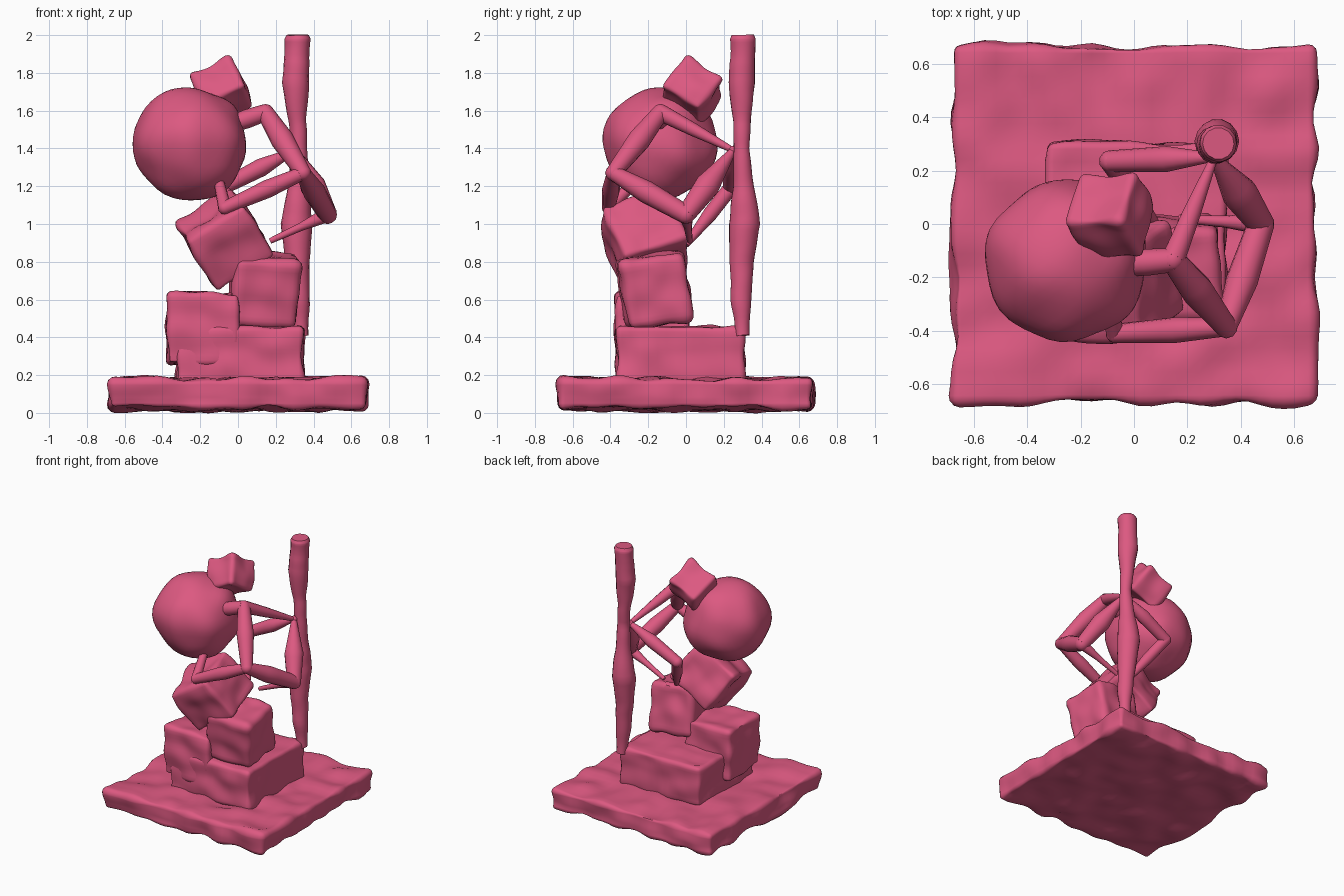
import bpy, bmesh, math
from mathutils import Vector, Euler, noise

if "Cube" in bpy.data.objects:
    bpy.data.objects.remove(bpy.data.objects["Cube"])

mat = bpy.data.materials.new("rose_clay")
mat.diffuse_color = (0.72, 0.10, 0.22, 1)
mat.use_nodes = True
mat.node_tree.nodes["Principled BSDF"].inputs["Base Color"].default_value = mat.diffuse_color


def finish(name, bm, angle=40):
    me = bpy.data.meshes.new(name)
    bm.to_mesh(me)
    bm.free()
    ob = bpy.data.objects.new(name, me)
    bpy.context.collection.objects.link(ob)
    me.materials.append(mat)
    bpy.ops.object.select_all(action='DESELECT')
    ob.select_set(True)
    bpy.context.view_layer.objects.active = ob
    bpy.ops.object.shade_smooth_by_angle(angle=math.radians(angle))
    return ob


def roughen(bm, amount, freq, seed):
    # push points along their normals with smooth noise for a hand-made surface
    bm.normal_update()
    shift = Vector((seed * 7.3, seed * 3.1, seed * 5.7))
    moves = [v.normal * amount * noise.noise(v.co * freq + shift) for v in bm.verts]
    for v, m in zip(bm.verts, moves):
        v.co += m


def block(name, center, size, rot=(0, 0, 0), seed=1, cuts=12, bevel=0.025, amount=0.025, freq=7):
    bm = bmesh.new()
    bmesh.ops.create_cube(bm, size=1)
    bmesh.ops.scale(bm, vec=size, verts=bm.verts)
    bmesh.ops.bevel(bm, geom=bm.edges[:], offset=bevel, segments=3, profile=0.5, affect='EDGES')
    long_edges = [e for e in bm.edges if e.calc_length() > bevel * 2.2]
    bmesh.ops.subdivide_edges(bm, edges=long_edges, cuts=cuts, use_grid_fill=True)
    roughen(bm, amount, freq, seed)
    m = Euler([math.radians(a) for a in rot]).to_matrix().to_4x4()
    m.translation = center
    bm.transform(m)
    return finish(name, bm)


def tube(name, pts, samples=6, sides=14, rough=0.0):
    # pts are (x, y, z, radius); rings follow the path, caps close both ends
    path = []
    for a, b in zip(pts, pts[1:]):
        for i in range(samples):
            path.append(Vector(a).lerp(Vector(b), i / samples))
    path.append(Vector(pts[-1]))
    bm = bmesh.new()
    rings = []
    for i, p in enumerate(path):
        d = (path[min(i + 1, len(path) - 1)] - path[max(i - 1, 0)]).to_3d().normalized()
        ref = Vector((0, 1, 0)) if abs(d.y) < 0.9 else Vector((1, 0, 0))
        if i == 0:
            u = d.cross(ref).normalized()
        else:
            u = (u - d * u.dot(d)).normalized()
        w = d.cross(u)
        rings.append([bm.verts.new(p.to_3d() + p.w * (math.cos(t) * u + math.sin(t) * w))
                      for t in (2 * math.pi * k / sides for k in range(sides))])
    for r, s in zip(rings, rings[1:]):
        for k in range(sides):
            n = (k + 1) % sides
            bm.faces.new((r[k], r[n], s[n], s[k]))
    bm.faces.new(rings[0][::-1])
    bm.faces.new(rings[-1])
    roughen(bm, rough, 9, 2)
    return finish(name, bm, 50)


# base slab
block("base_slab", (0, 0, 0.10), (1.35, 1.33, 0.155), seed=3, cuts=28, amount=0.035, freq=6)

# stacked stones
block("lower_block", (0.01, -0.03, 0.305), (0.67, 0.67, 0.30), seed=4)
block("side_block", (-0.185, -0.18, 0.445), (0.38, 0.38, 0.38), seed=5)
block("middle_block", (0.14, -0.165, 0.655), (0.35, 0.35, 0.37), (9, 4, 4), seed=6, bevel=0.04)
block("tilted_block", (-0.07, -0.215, 0.92), (0.36, 0.37, 0.34), (20, -32, 0), seed=7)
block("top_block", (-0.085, 0.035, 1.705), (0.24, 0.24, 0.235), (-35, -25, 0), seed=8)

# round boulder
bm = bmesh.new()
bmesh.ops.create_icosphere(bm, subdivisions=4, radius=0.3)
roughen(bm, 0.025, 5, 9)
bmesh.ops.translate(bm, vec=(-0.252, -0.137, 1.425), verts=bm.verts)
finish("boulder", bm)

# upright pole
tube("pole", [(0.335, 0.30, 0.41, 0.038), (0.325, 0.29, 0.6, 0.053), (0.315, 0.295, 0.8, 0.064),
              (0.31, 0.31, 1.0, 0.084), (0.32, 0.305, 1.2, 0.055), (0.325, 0.295, 1.4, 0.042),
              (0.315, 0.295, 1.55, 0.048), (0.305, 0.295, 1.75, 0.072), (0.312, 0.30, 1.88, 0.066),
              (0.315, 0.30, 1.98, 0.068), (0.315, 0.30, 2.0, 0.058)], rough=0.006)

# bent limbs tying the stack to the pole
grip = (0.30, 0.25, 1.39)
upper = (0.145, -0.135, 1.59)
front = (0.345, -0.385, 1.27)
outer = (0.475, 0.0, 1.05)
hand = (-0.07, -0.41, 1.085)
back = (-0.09, 0.235, 1.19)
limbs = [
    ("upper_stub", (-0.03, -0.15, 1.53), upper, 0.045, 0.05, 0.045),
    ("upper_arm_to_pole", upper, grip, 0.045, 0.035, 0.015),
    ("upper_arm_to_front", upper, front, 0.045, 0.062, 0.042),
    ("front_arm_to_outer", front, outer, 0.04, 0.06, 0.05),
    ("outer_arm_to_pole", outer, grip, 0.05, 0.068, 0.018),
    ("outer_arm_to_block", outer, (0.17, 0.02, 0.91), 0.04, 0.022, 0.015),
    ("front_arm_to_hand", front, hand, 0.035, 0.048, 0.035),
    ("hand_to_boulder", hand, (-0.10, -0.27, 1.22), 0.035, 0.032, 0.028),
    ("back_arm_to_pole", grip, back, 0.016, 0.048, 0.04),
    ("back_arm_to_block", back, (0.08, 0.0, 0.89), 0.04, 0.04, 0.018),
]
for name, a, b, r0, r1, r2 in limbs:
    mid = Vector(a).lerp(Vector(b), 0.45)
    tube(name, [(*a, r0), (*mid, r1), (*b, r2)], samples=5, sides=12)

# rounded joints where limbs meet
for name, p, r in [("upper_joint", upper, 0.046), ("front_joint", front, 0.043), ("outer_joint", outer, 0.051),
                   ("hand_joint", hand, 0.036), ("back_joint", back, 0.041), ("grip_joint", grip, 0.025)]:
    bm = bmesh.new()
    bmesh.ops.create_icosphere(bm, subdivisions=2, radius=r)
    bmesh.ops.translate(bm, vec=p, verts=bm.verts)
    finish(name, bm, 60)
